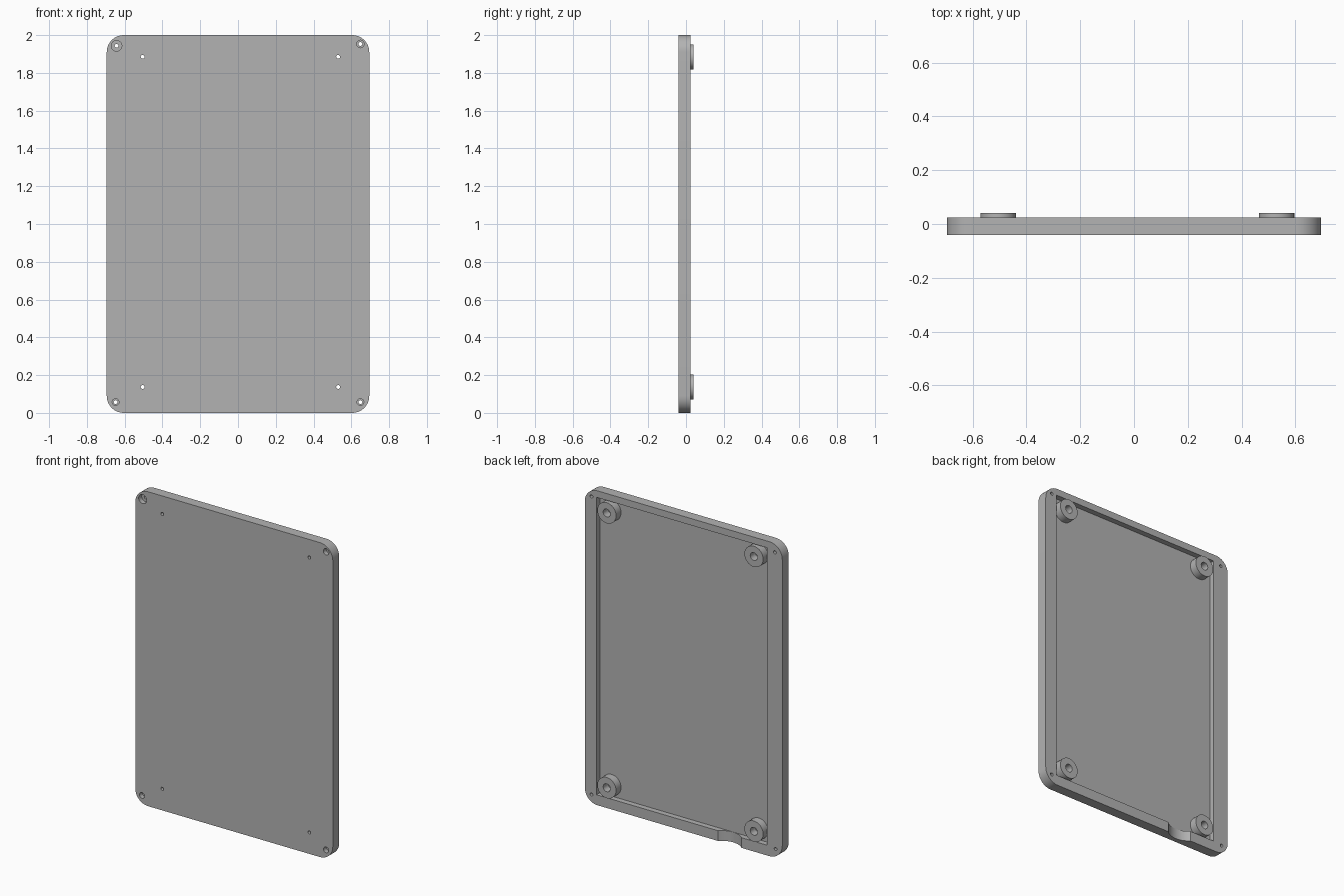
import bpy, bmesh
from math import cos, sin, pi
from mathutils import Vector

old = bpy.data.objects.get("Cube")
if old:
    bpy.data.objects.remove(old, do_unlink=True)

FRONT, BACK, FLOOR, BOSS_TOP = -0.04, 0.025, -0.01, 0.04

grey = bpy.data.materials.new("mid grey")
grey.use_nodes = True
colour = (0.45, 0.45, 0.45, 1)
grey.diffuse_color = colour
grey.node_tree.nodes["Principled BSDF"].inputs["Base Color"].default_value = colour


def extrude(name, outline, direction):
    """Solid made by sweeping a closed outline along a direction."""
    bm = bmesh.new()
    face = bm.faces.new([bm.verts.new(p) for p in outline])
    top = bmesh.ops.extrude_face_region(bm, geom=[face])
    verts = [v for v in top["geom"] if isinstance(v, bmesh.types.BMVert)]
    bmesh.ops.translate(bm, verts=verts, vec=direction)
    bmesh.ops.recalc_face_normals(bm, faces=bm.faces)
    mesh = bpy.data.meshes.new(name)
    bm.to_mesh(mesh)
    bm.free()
    mesh.materials.append(grey)
    obj = bpy.data.objects.new(name, mesh)
    bpy.context.collection.objects.link(obj)
    return obj


def arc(x, z, r, y, start=0, sweep=2 * pi, steps=32):
    return [(x + r * cos(start + sweep * i / steps), y,
             z + r * sin(start + sweep * i / steps)) for i in range(steps + 1)]


def rod(name, x, z, r, y0, y1):
    return extrude(name, arc(x, z, r, y0)[:-1], Vector((0, y1 - y0, 0)))


def cut(target, cutter):
    """Subtract the cutter, then discard it."""
    mod = target.modifiers.new("cut", "BOOLEAN")
    mod.object, mod.operation, mod.solver = cutter, "DIFFERENCE", "EXACT"
    bpy.context.view_layer.objects.active = target
    bpy.ops.object.modifier_apply(modifier=mod.name)
    bpy.data.objects.remove(cutter, do_unlink=True)


def smooth(obj):
    bpy.ops.object.select_all(action="DESELECT")
    obj.select_set(True)
    bpy.context.view_layer.objects.active = obj
    bpy.ops.object.shade_smooth_by_angle(angle=0.52)


# Tray: rounded slab
R, W = 0.09, 0.695
outline = []
for i, (x, z) in enumerate([(W - R, 2 - R), (R - W, 2 - R), (R - W, R), (W - R, R)]):
    outline += arc(x, z, R, FRONT, i * pi / 2, pi / 2, 10)
tray = extrude("tray", outline, Vector((0, BACK - FRONT, 0)))

# Shallow pocket in the back
x0, x1, z0, z1 = -0.587, 0.612, 0.065, 1.957
cut(tray, extrude("pocket", [(x0, FLOOR, z0), (x1, FLOOR, z0), (x1, FLOOR, z1), (x0, FLOOR, z1)],
                  Vector((0, 0.1, 0))))

# Rounded cable channel through the bottom rim
channel = [(-0.325 + 0.12 * cos(2 * pi * i / 96), 0.111 + 0.12 * sin(2 * pi * i / 96), -0.05)
           for i in range(96)]
cut(tray, extrude("channel", channel, Vector((0, 0, 0.15))))

# Counterbored corner screw holes
for x, z, r in [(-0.643, 1.943, 0.028), (0.648, 1.953, 0.02),
                (-0.648, 0.057, 0.018), (0.648, 0.057, 0.018)]:
    cut(tray, rod("hole", x, z, 0.01, -0.1, 0.1))
    cut(tray, rod("counterbore", x, z, r, -0.1, FRONT + 0.03))

# Ring bosses, each over a small through hole
for side, x in (("right", -0.505), ("left", 0.53)):
    for level, z in (("lower", 0.137), ("upper", 1.885)):
        cut(tray, rod("hole", x, z, 0.01, -0.1, 0.1))
        boss = rod(f"{level}_{side}_boss", x, z, 0.066, FLOOR - 0.002, BOSS_TOP)
        cut(boss, rod("bore", x, z, 0.025, -0.1, 0.1))
        smooth(boss)
smooth(tray)
